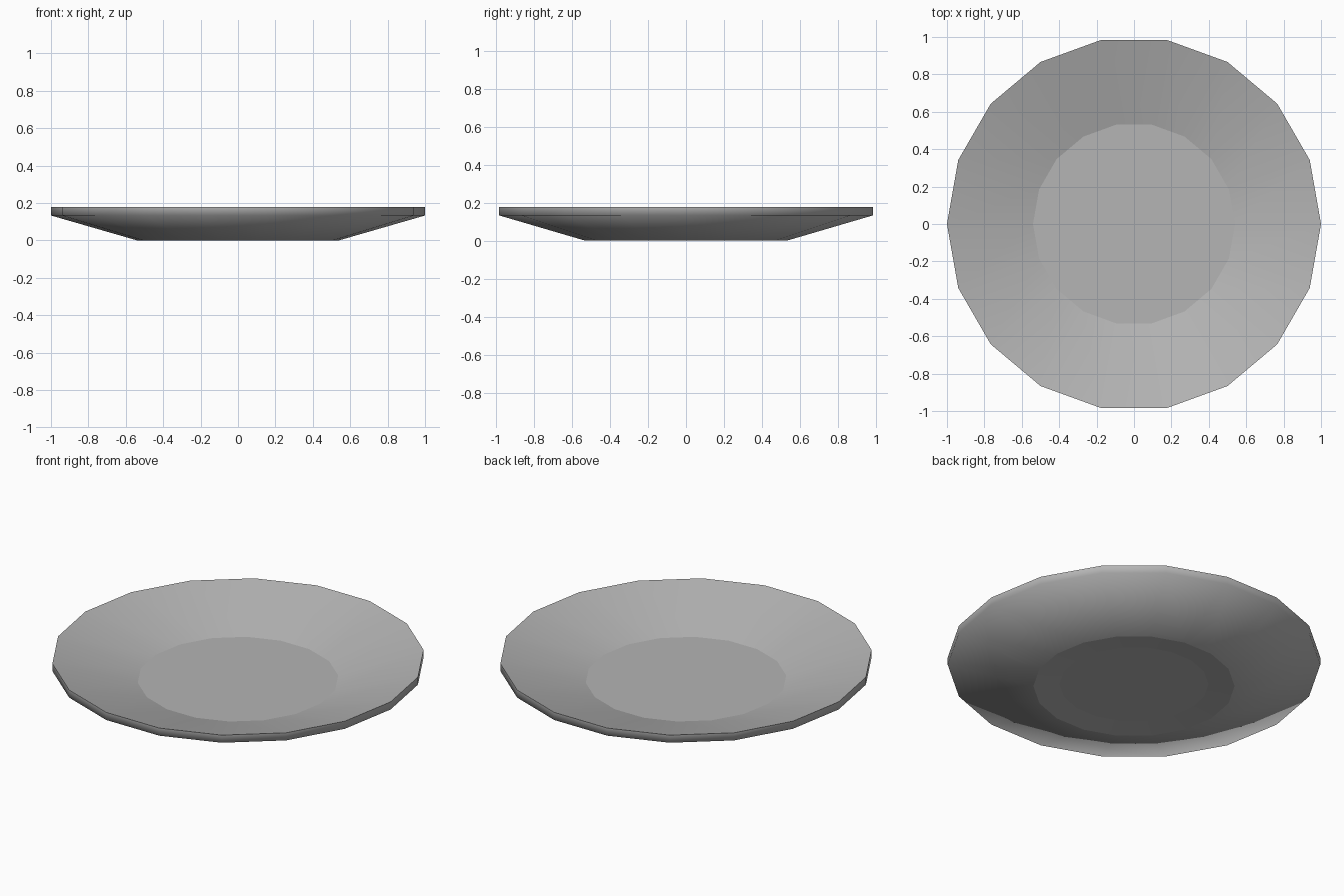
import bpy, bmesh, math

if "Cube" in bpy.data.objects:
    bpy.data.objects.remove(bpy.data.objects["Cube"])

SIDES = 18
# Closed cross-section (radius, z): inside floor, rim top, rim bottom, foot, recess
profile = [(0.54, 0.045), (1.0, 0.178), (1.0, 0.133), (0.54, 0.0), (0.40, 0.012)]
SHARP_RINGS = (0, 1, 3, 4)   # outer wall flows smoothly into the rim at ring 2

bm = bmesh.new()
rings = [[bm.verts.new((r * math.cos(2 * math.pi * i / SIDES),
                        r * math.sin(2 * math.pi * i / SIDES), z))
          for i in range(SIDES)] for r, z in profile]

# Skin the rings, then cap the floor and the underside
for a, b in zip(rings, rings[1:]):
    for i in range(SIDES):
        j = (i + 1) % SIDES
        bm.faces.new((a[i], a[j], b[j], b[i]))
bm.faces.new(rings[0])
bm.faces.new(rings[-1])
bmesh.ops.recalc_face_normals(bm, faces=bm.faces)

# Smooth shading with crisp floor, rim and foot edges
for f in bm.faces:
    f.smooth = True
for k in SHARP_RINGS:
    for i in range(SIDES):
        bm.edges.get((rings[k][i], rings[k][(i + 1) % SIDES])).smooth = False

mesh = bpy.data.meshes.new("plate")
bm.to_mesh(mesh)
bm.free()
plate = bpy.data.objects.new("plate", mesh)
bpy.context.collection.objects.link(plate)

# Mid grey glaze
glaze = bpy.data.materials.new("grey_glaze")
glaze.diffuse_color = (0.46, 0.46, 0.46, 1)
glaze.use_nodes = True
glaze.node_tree.nodes["Principled BSDF"].inputs["Base Color"].default_value = glaze.diffuse_color
mesh.materials.append(glaze)
